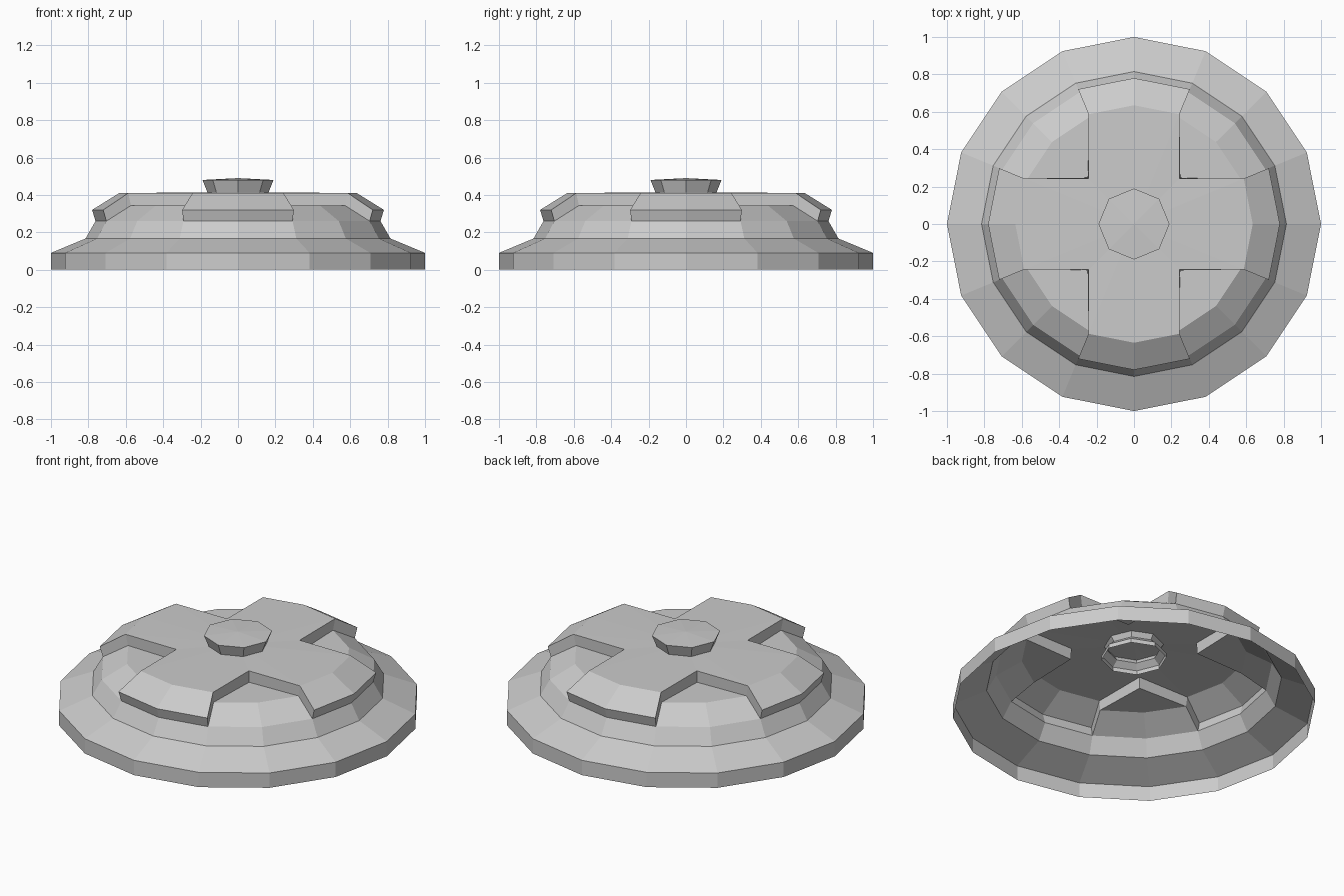
import bpy, bmesh, math

if "Cube" in bpy.data.objects:
    bpy.data.objects.remove(bpy.data.objects["Cube"])

SIDES = 16


def polar(r, z, i, n):
    a = 2 * math.pi * i / n
    return (r * math.cos(a), r * math.sin(a), z)


def ring(bm, r, z, n=SIDES):
    return [bm.verts.new(polar(r, z, i, n)) for i in range(n)]


def bridge(bm, lower, upper):
    n = len(lower)
    for i in range(n):
        j = (i + 1) % n
        bm.faces.new((lower[i], lower[j], upper[j], upper[i]))


def finish(bm, name):
    # drop unused ring points and store the sheet as an object
    bmesh.ops.delete(bm, geom=[v for v in bm.verts if not v.link_faces], context='VERTS')
    mesh = bpy.data.meshes.new(name)
    bm.to_mesh(mesh)
    bm.free()
    bpy.context.collection.objects.link(bpy.data.objects.new(name, mesh))


# Hollow lid: stepped skirt, then four raised arms and four sunken pockets
bm = bmesh.new()
foot, rim, step, waist = [ring(bm, r, z) for r, z in
                          ((1, 0), (1, .09), (.815, .167), (.762, .26))]
lip, crest = ring(bm, .78, .32), ring(bm, .635, .41)
floor = ring(bm, .62, .343)
bridge(bm, foot, rim)
bridge(bm, rim, step)
bridge(bm, step, waist)
hub = bm.verts.new((0, 0, .415))

for q in range(0, SIDES, 4):
    a, b, c, d, e = [(q + k) % SIDES for k in (-1, 0, 1, 2, 3)]
    # raised arm
    for i, j in ((a, b), (b, c)):
        bm.faces.new((waist[i], waist[j], lip[j], lip[i]))
        bm.faces.new((lip[i], lip[j], crest[j], crest[i]))
        bm.faces.new((crest[i], crest[j], hub))
    # pocket corner next to the hub
    top = bm.verts.new(polar(.345, .41, d, SIDES))
    low = bm.verts.new(polar(.35, .343, d, SIDES))
    bm.faces.new((crest[c], top, hub))
    bm.faces.new((top, crest[e], hub))
    # pocket slope and floor
    for i, j in ((c, d), (d, e)):
        bm.faces.new((waist[i], waist[j], floor[j], floor[i]))
        bm.faces.new((floor[i], floor[j], low))
    # pocket side walls
    bm.faces.new((waist[c], floor[c], crest[c], lip[c]))
    bm.faces.new((floor[c], low, top, crest[c]))
    bm.faces.new((low, floor[e], crest[e], top))
    bm.faces.new((floor[e], waist[e], lip[e], crest[e]))
finish(bm, "lid_shell")

# Central knob: hollow eight-sided spool passing through the lid
bm = bmesh.new()
rings = [ring(bm, r, z, 8) for r, z in
         ((.18, .33), (.18, .355), (.145, .385), (.162, .41), (.19, .48))]
for lower, upper in zip(rings, rings[1:]):
    bridge(bm, lower, upper)
peak = bm.verts.new((0, 0, .49))
for i in range(8):
    bm.faces.new((rings[-1][i], rings[-1][(i + 1) % 8], peak))
finish(bm, "centre_knob")
